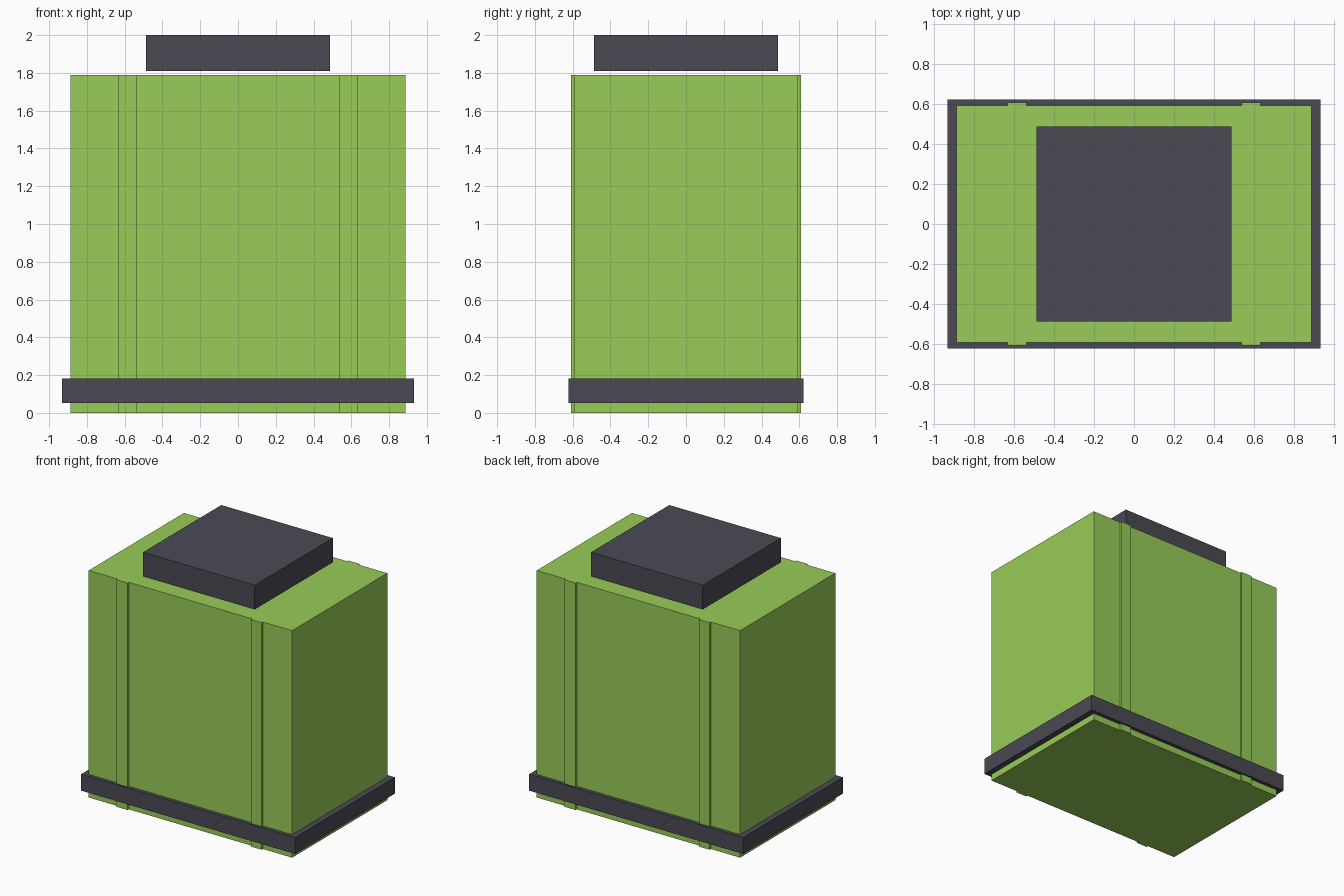
import bpy
import bmesh

cube = bpy.data.objects.get("Cube")
if cube:
    bpy.data.objects.remove(cube, do_unlink=True)


def make_material(name, color):
    mat = bpy.data.materials.new(name)
    mat.use_nodes = True
    mat.diffuse_color = color
    mat.node_tree.nodes["Principled BSDF"].inputs["Base Color"].default_value = color
    return mat


def prism(name, outline, bottom, top, mat):
    """Extrude a flat outline from bottom to top."""
    bm = bmesh.new()
    base = bm.faces.new([bm.verts.new((x, y, bottom)) for x, y in outline])
    grown = bmesh.ops.extrude_face_region(bm, geom=[base])["geom"]
    verts = [v for v in grown if isinstance(v, bmesh.types.BMVert)]
    bmesh.ops.translate(bm, verts=verts, vec=(0, 0, top - bottom))
    bmesh.ops.recalc_face_normals(bm, faces=bm.faces)
    mesh = bpy.data.meshes.new(name)
    bm.to_mesh(mesh)
    bm.free()
    mesh.materials.append(mat)
    obj = bpy.data.objects.new(name, mesh)
    bpy.context.collection.objects.link(obj)
    return obj


def rectangle(x, y):
    return [(-x, -y), (x, -y), (x, y), (-x, y)]


green = make_material("leaf green", (0.314, 0.604, 0.098, 1))
charcoal = make_material("charcoal", (0.070, 0.068, 0.089, 1))

# Canister body: rectangular outline with two shallow ribs on front and back
half_x, half_y, rib_y = 0.887, 0.593, 0.608
rib_in, rib_out = 0.537, 0.632
quarter = [(rib_in, half_y), (rib_in, rib_y), (rib_out, rib_y),
           (rib_out, half_y), (half_x, half_y)]
back = [(-x, y) for x, y in reversed(quarter)] + quarter
front = [(-x, -y) for x, y in back]
prism("body", back + front, 0, 1.79, green)

# Band around the foot
prism("base_band", rectangle(0.933, 0.622), 0.053, 0.182, charcoal)

# Square cap hovering just above the body
prism("cap", rectangle(0.487, 0.487), 1.81, 2.0, charcoal)
